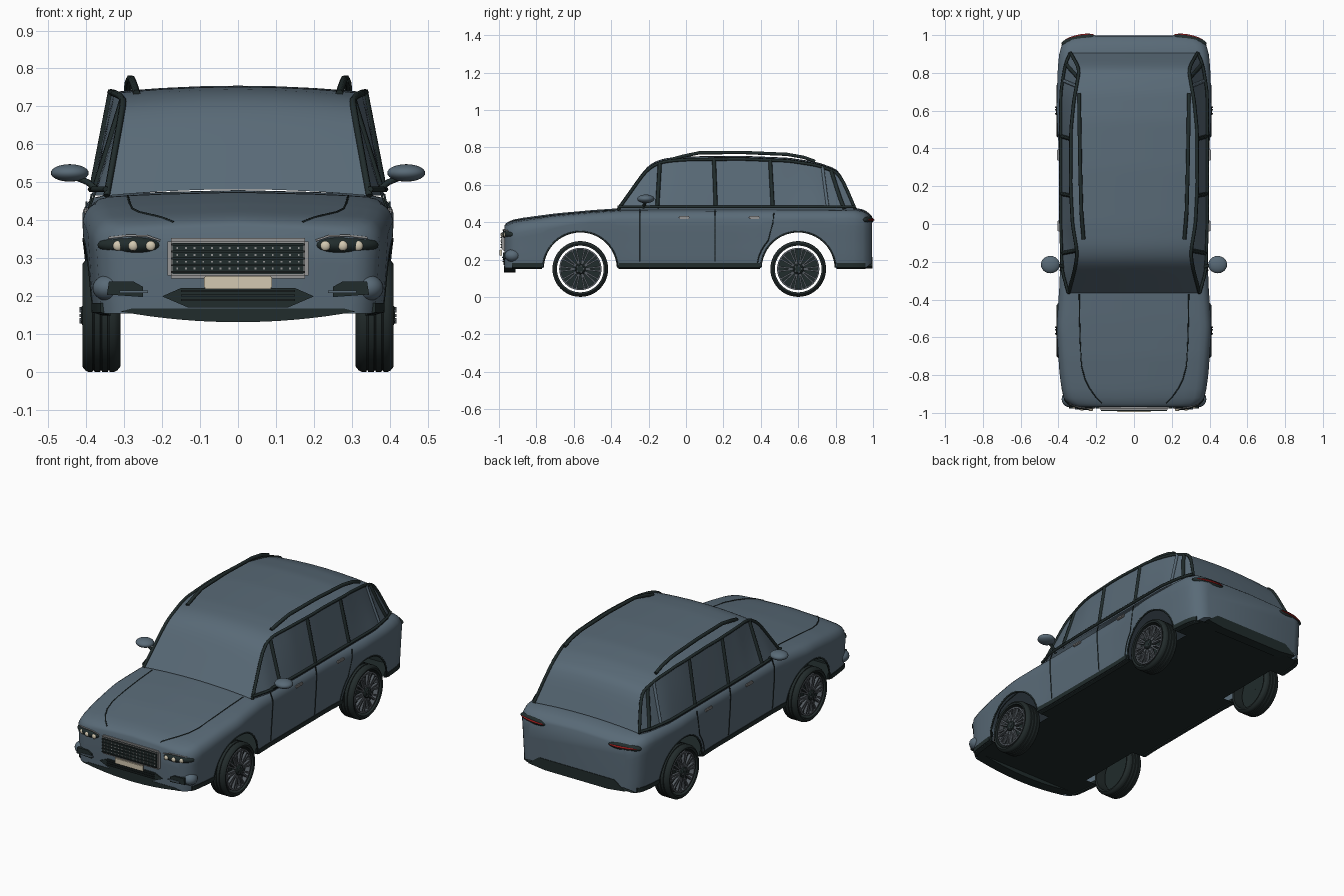
import bpy, bmesh, math
from mathutils import Matrix, Vector

if "Cube" in bpy.data.objects:
    bpy.data.objects.remove(bpy.data.objects["Cube"])


def material(name, r, g, b):
    m = bpy.data.materials.new(name)
    m.use_nodes = True
    m.diffuse_color = (r, g, b, 1)
    m.node_tree.nodes["Principled BSDF"].inputs["Base Color"].default_value = (r, g, b, 1)
    return m


PAINT = material("slate_paint", .10, .145, .185)
TRIM = material("dark_trim", .015, .025, .025)
RUBBER = material("tyre_rubber", .016, .024, .024)
ALLOY = material("wheel_alloy", .09, .105, .12)
CHROME = material("chrome", .3, .3, .3)
CREAM = material("cream", .65, .58, .44)
RED = material("red_lamp", .35, .012, .012)


def table(pairs):
    """Rounded interpolation through (position, value) pairs."""
    def linear(p):
        for (a, va), (b, vb) in zip(pairs, pairs[1:]):
            if p <= b:
                return va + (vb - va) * max(0, p - a) / (b - a)
        return pairs[-1][1]

    def smooth(p):
        d = max(0, min(.025, p - pairs[0][0], pairs[-1][0] - p))
        return sum(linear(p + d * k / 2) for k in range(-2, 3)) / 5
    return smooth


def finish(name, bm, mat, angle=35, recalc=True):
    if recalc:
        bmesh.ops.recalc_face_normals(bm, faces=bm.faces)
    mesh = bpy.data.meshes.new(name)
    bm.to_mesh(mesh)
    bm.free()
    mesh.materials.append(mat)
    ob = bpy.data.objects.new(name, mesh)
    bpy.context.collection.objects.link(ob)
    bpy.ops.object.select_all(action='DESELECT')
    ob.select_set(True)
    bpy.context.view_layer.objects.active = ob
    bpy.ops.object.shade_smooth_by_angle(angle=math.radians(angle))
    return ob


def loft(name, rows, mat, caps=False, closed=False, angle=35):
    bm = bmesh.new()
    rings = [[bm.verts.new(p) for p in row] for row in rows]
    n = len(rings[0])
    for a, b in zip(rings, rings[1:]):
        for i in range(n if closed else n - 1):
            j = (i + 1) % n
            bm.faces.new((a[i], a[j], b[j], b[i]))
    if caps:
        bm.faces.new(rings[0][::-1])
        bm.faces.new(rings[-1])
    return finish(name, bm, mat, angle)


def boxes(name, items, mat, bevel=0):
    bm = bmesh.new()
    for centre, size in items:
        bmesh.ops.create_cube(bm, size=1, matrix=Matrix.Translation(centre) @ Matrix.Diagonal((*size, 1)))
    if bevel:
        bmesh.ops.bevel(bm, geom=bm.edges[:], offset=bevel, segments=2, affect='EDGES')
    return finish(name, bm, mat)


def ball(name, centre, radii, mat, turn=0):
    bm = bmesh.new()
    place = Matrix.Translation(centre) @ Matrix.Rotation(turn, 4, 'Z') @ Matrix.Diagonal((*radii, 1))
    bmesh.ops.create_uvsphere(bm, u_segments=24, v_segments=14, radius=1, matrix=place)
    return finish(name, bm, mat, 60)


def plate(name, outline, y, depth, mat):
    """Outline in x and z, pushed back along y."""
    return loft(name, [[(x, y + d, z) for x, z in outline] for d in (0, depth)], mat, True, True)


def tube(name, points, radius, mat):
    curve = bpy.data.curves.new(name, 'CURVE')
    curve.dimensions = '3D'
    curve.bevel_depth, curve.bevel_resolution, curve.use_fill_caps = radius, 1, True
    line = curve.splines.new('POLY')
    line.points.add(len(points) - 1)
    for p, co in zip(line.points, points):
        p.co = (*co, 1)
    curve.materials.append(mat)
    ob = bpy.data.objects.new(name, curve)
    bpy.context.collection.objects.link(ob)
    return ob


def spread(a, b, n):
    return [a + (b - a) * i / n for i in range(n + 1)]


# Lower body: open shell whose lower edge follows the wheel arches
AXLES, ARCH, HUB = (-.565, .6), .2, .15
FRONT, REAR = -.97, .995
top = table([(FRONT, .385), (-.95, .407), (-.9, .42), (-.7, .447), (-.5, .465), (-.35, .475),
             (.88, .48), (.94, .475), (.98, .45), (REAR, .43)])
width = table([(FRONT, .31), (-.955, .355), (-.93, .378), (-.8, .395), (-.55, .41), (-.3, .393), (.3, .393),
               (.6, .41), (.8, .405), (.9, .397), (.95, .385), (.98, .362), (REAR, .31)])
flank = table([(.14, .95), (.2, .97), (.3, .985), (.38, 1), (.43, 1)])
drop = table([(0, 0), (.6, .006), (.85, .012), (.93, .018), (.98, .035), (1, .06)])


def deck(x, y):
    u = min(1, abs(x) / width(y))
    return top(y) - drop(u) * (1 + max(0, -.6 - y))


def sill(y):
    low = .155 + max(0, y - .96) * .8
    for c in AXLES:
        low = max(low, HUB + math.sqrt(max(0, ARCH ** 2 - (y - c) ** 2)))
    return low


def side(y, z, out=0):
    return Vector((width(y) * flank(z) + out, y, z))


stations = set(spread(FRONT, REAR, 40) + [-.96, -.95, -.94, .985, .975, .965])
for c in AXLES:
    stations |= {c - ARCH * math.cos(a) for a in spread(0, math.pi, 32)}
rows = []
for y in sorted(stations):
    half = [side(y, z) for z in spread(sill(y), deck(1, y), 7)]
    half += [Vector((u * width(y), y, deck(u * width(y), y))) for u in (.985, .96, .92, .85, .7, .5, .25, 0)]
    rows.append(half + [Vector((-p.x, p.y, p.z)) for p in half[-2::-1]])
loft("body_shell", rows, PAINT, caps=True, angle=45)

# Floor, narrowed between the wheels
floor = []
for y in sorted(stations):
    if -.96 < y < .985:
        near = any(abs(y - c) < ARCH - .001 for c in AXLES)
        x = .30 if near else width(y) * .95
        floor.append([(-x, y, .157), (x, y, .157)])
loft("underbody", floor, TRIM)

# Cabin: windscreen, roof, side glass and tailgate as one skin
A, D = -.365, .905
edge = table([(A, .465), (-.23, .655), (-.2, .688), (-.15, .715), (-.1, .727), (0, .735), (.3, .738),
              (.55, .728), (.7, .705), (.8, .67), (.83, .645), (.87, .55), (D, .47)])
belt = table([(A, .345), (-.25, .378), (0, .385), (.7, .385), (.85, .36), (D, .335)])
eave = table([(A, .345), (-.22, .308), (-.15, .3), (0, .325), (.2, .335), (.5, .333), (.65, .318),
              (.82, .288), (.88, .32), (D, .335)])


def glass(y, t, out=0):
    """Point on the side of the cabin, t from belt to eave."""
    return Vector((belt(y) + (eave(y) - belt(y)) * t + out, y, .465 + (edge(y) - .465) * t))


rows = []
for y in spread(A, D, 64):
    half = [glass(y, t) for t in spread(0, 1, 4)]
    e = half[-1]
    half += [Vector((e.x * u, y, e.z + .017 * (1 - u * u))) for u in (.85, .6, .3, 0)]
    rows.append(half + [Vector((-p.x, p.y, p.z)) for p in half[-2::-1]])
loft("cabin", rows, PAINT, angle=30)


def wheel(tag, s, y):
    def lathe(name, profile, mat):
        steps = [2 * math.pi * i / 48 for i in range(49)]
        ob = loft(tag + name, [[(s * x, y + r * math.cos(a), HUB + r * math.sin(a)) for x, r in profile]
                               for a in steps[:-1] + [0]], mat, closed=True)
        bm = bmesh.new()
        bm.from_mesh(ob.data)
        bmesh.ops.remove_doubles(bm, verts=bm.verts, dist=.00001)
        bmesh.ops.recalc_face_normals(bm, faces=bm.faces)
        bm.to_mesh(ob.data)
        bm.free()

    grooves = [(x + d, r) for x in (.338, .358, .378) for d, r in ((0, .149), (.001, .145), (.004, .145), (.005, .149))]
    lathe("tyre", [(.312, .125), (.31, .135), (.318, .145), (.326, .149)] + grooves
          + [(.394, .149), (.402, .145), (.41, .135), (.407, .125)], RUBBER)
    lathe("rim_ring", [(.37, .104), (.37, .113), (.402, .113), (.402, .104)], ALLOY)
    lathe("brake_disc", [(.36, .001), (.36, .112), (.374, .112), (.374, .001)], TRIM)
    lathe("hub", [(.374, .001), (.374, .03), (.408, .028), (.414, .02), (.414, .001)], TRIM)
    bm = bmesh.new()
    for k in range(20):
        # Spokes come in pairs
        a = 2 * math.pi * (k // 2) / 10 + (.11 if k % 2 else -.11)
        turn = Matrix.Translation((s * .393, y, HUB)) @ Matrix.Rotation(a, 4, 'X')
        bmesh.ops.create_cube(bm, size=1, matrix=turn @ Matrix.Translation((0, .066, 0))
                              @ Matrix.Diagonal((.016, .085, .009, 1)))
    finish(tag + "spokes", bm, ALLOY)
    nuts = [2 * math.pi * i / 5 for i in range(5)]
    boxes(tag + "wheel_nuts", [((s * .414, y + .019 * math.cos(a), HUB + .019 * math.sin(a)), (.006, .008, .008))
                               for a in nuts], ALLOY)


for s, tag in ((1, "left_"), (-1, "right_")):
    def flip(points):
        return [(s * p[0], p[1], p[2]) for p in points]

    for y, end in zip(AXLES, ("front_", "rear_")):
        wheel(tag + end, s, y)
        arc = spread(.05, math.pi - .05, 24)
        tube(tag + end + "arch_lip", flip([side(y - ARCH * math.cos(a), HUB + ARCH * math.sin(a), -.002)
                                           for a in arc]), .005, TRIM)
    # Window frames and pillars
    tube(tag + "eave_trim", flip([glass(y, 1, .001) for y in spread(A, D, 60)]), .009, TRIM)
    tube(tag + "belt_trim", flip([(belt(y) + .003, y, .482) for y in spread(A, D, 30)]), .008, TRIM)
    for name, low, high in (("front", -.155, -.14), ("middle", .16, .15), ("rear", .465, .45), ("tail", .85, .775)):
        tube(tag + name + "_pillar", flip([glass(low + (high - low) * t, t) for t in spread(.04, 1, 6)]), .011, TRIM)
    tube(tag + "quarter_bar", flip([glass(.76 - .03 * t, t, .001) for t in spread(.05, 1, 6)]), .009, PAINT)
    # Roof rail
    tube(tag + "roof_rail", flip([(.267, -.08, .735), (.272, -.02, .752), (.279, .07, .771), (.285, .3, .773),
                                  (.289, .54, .763), (.29, .63, .747), (.29, .69, .725)]), .01, TRIM)
    # Door gaps, handles, sills
    for name, y in (("front", -.245), ("middle", .155)):
        tube(tag + name + "_door_gap", flip([side(y, z) for z in spread(.19, .43, 8)] + [(belt(y), y, .47)]), .003, TRIM)
    tube(tag + "rear_door_gap", flip([side(.6 - .22 * math.cos(a), HUB + .22 * math.sin(a))
                                      for a in spread(.15, .75, 8)] + [side(.465, .4), side(.47, .45, -.004)]), .003, TRIM)
    for name, y in (("front", -.01), ("rear", .365)):
        boxes(tag + name + "_handle", [((s * (width(y) + .004), y, .425), (.014, .06, .015))], CHROME, .004)
    for name, a, b in (("nose", -.93, -.77), ("middle", -.36, .395), ("tail", .805, .96)):
        loft(tag + name + "_sill", [flip([side(y, .183, .003), side(y, .158, .006), side(y, .15, -.02),
                                          side(y, .183, -.02)]) for y in spread(a, b, 8)], TRIM, True, True)
    # Bonnet gap
    gap = [(.29, -.37), (.288, -.5), (.285, -.62), (.278, -.75), (.26, -.82), (.235, -.87), (.2, -.92), (.17, -.95)]
    tube(tag + "bonnet_gap", flip([(x, y, deck(x, y)) for x, y in gap]), .003, TRIM)
    # Mirror
    ball(tag + "mirror", (s * .443, -.215, .525), (.05, .046, .023), PAINT)
    tube(tag + "mirror_stalk", flip([(.43, -.215, .515), (.395, -.22, .5), (.365, -.23, .475)]), .009, TRIM)
    # Headlamp with three lenses
    ball(tag + "headlamp", (s * .287, -.943, .335), (.086, .038, .026), TRIM, s * .25)
    for k, (x, y) in enumerate(((.23, -.983), (.276, -.98), (.316, -.968))):
        ball(f"{tag}lens_{k}", (s * x, y, .333), (.013, .008, .013), CREAM)
    tube(tag + "headlamp_brow", flip([(.205, -.974, .347), (.24, -.978, .359), (.29, -.972, .36), (.34, -.952, .354)]),
         .003, CHROME)
    # Bumper corner and vent
    ball(tag + "bumper_corner", (s * .343, -.927, .222), (.04, .042, .034), PAINT)
    plate(tag + "vent", [(s * x, z) for x, z in ((.25, .225), (.275, .239), (.34, .239), (.345, .205), (.25, .198))],
          -.978, .04, TRIM)
    boxes(tag + "vent_bar", [((s * .275, -.98, .212), (.075, .006, .006))], PAINT)
    # Tail lamp
    ball(tag + "tail_lamp", (s * .292, .972, .412), (.095, .026, .022), TRIM, -s * .2)
    ball(tag + "tail_lamp_glow", (s * .29, .979, .413), (.085, .024, .009), RED, -s * .2)

# Grille, number plate and lower intake
boxes("grille_frame", [((0, -.972, .3), (.37, .024, .106))], CHROME, .008)
boxes("grille_panel", [((0, -.98, .3), (.352, .014, .09))], TRIM, .004)
boxes("grille_bars", [((0, -.988, z), (.35, .006, .005)) for z in spread(.264, .336, 4)], RUBBER)
boxes("grille_studs", [((x, -.988, z), (.005, .004, .005)) for z in (.273, .291, .309, .327)
                       for x in spread(-.16, .16, 14)], CHROME)
boxes("number_plate", [((0, -.99, .237), (.18, .012, .034))], CREAM, .003)
plate("lower_intake", [(-.2, .2), (-.13, .17), (.13, .17), (.2, .2), (.15, .222), (-.15, .222)], -.976, .02, TRIM)
boxes("intake_bars", [((0, -.979, z), (.3, .006, .005)) for z in (.19, .202, .214)], RUBBER)


def arc_plate(name, reach, high, low, y, depth):
    curve = [(x, low + (high - low) * (x / reach) ** 2) for x in spread(-reach, reach, 16)]
    plate(name, [(reach * .9, high + .008), (-reach * .9, high + .008)] + curve, y, depth, TRIM)


arc_plate("front_lip", .31, .16, .132, -.972, .06)
plate("rear_bumper_insert", [(-.31, .165), (-.24, .215), (.24, .215), (.31, .165), (.2, .152), (-.2, .152)],
      .94, .058, TRIM)
